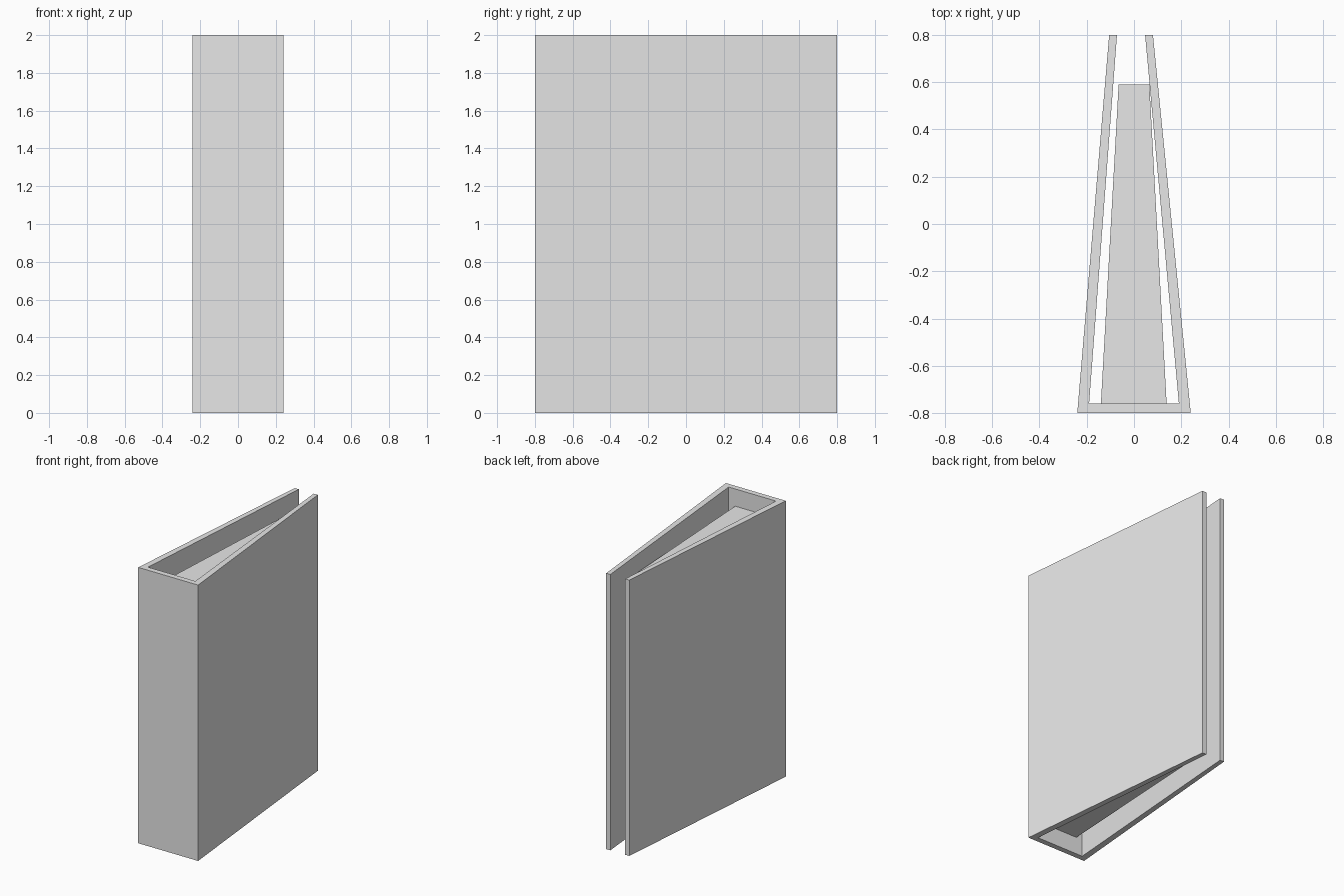
import bpy
import bmesh

cube = bpy.data.objects.get("Cube")
if cube:
    bpy.data.objects.remove(cube, do_unlink=True)

# One plain grey for the whole book
grey = bpy.data.materials.new("light_grey")
grey.use_nodes = True
colour = (0.8, 0.8, 0.8, 1)
grey.diffuse_color = colour
grey.node_tree.nodes["Principled BSDF"].inputs["Base Color"].default_value = colour


def upright_prism(name, outline, bottom, top):
    """Extrude a flat outline, seen from above, between two heights."""
    bm = bmesh.new()
    face = bm.faces.new([bm.verts.new((x, y, bottom)) for x, y in outline])
    side = bmesh.ops.extrude_face_region(bm, geom=[face])["geom"]
    verts = [v for v in side if isinstance(v, bmesh.types.BMVert)]
    bmesh.ops.translate(bm, verts=verts, vec=(0, 0, top - bottom))
    bmesh.ops.recalc_face_normals(bm, faces=bm.faces)
    mesh = bpy.data.meshes.new(name)
    bm.to_mesh(mesh)
    bm.free()
    mesh.materials.append(grey)
    obj = bpy.data.objects.new(name, mesh)
    bpy.context.collection.objects.link(obj)
    return obj


HEIGHT = 2.0
PAGE_INSET = 0.125

# Spine and both boards, one folded case that narrows towards the open edge
upright_prism("cover", [
    (-0.24, -0.8), (0.24, -0.8), (0.08, 0.8), (0.047, 0.8),
    (0.19, -0.76), (-0.19, -0.76), (-0.072, 0.8), (-0.105, 0.8),
], 0, HEIGHT)

# Tapered page block, set in from the top, bottom and open edge
upright_prism("pages", [
    (-0.14, -0.76), (0.138, -0.76), (0.065, 0.59), (-0.065, 0.59),
], PAGE_INSET, HEIGHT - PAGE_INSET)
